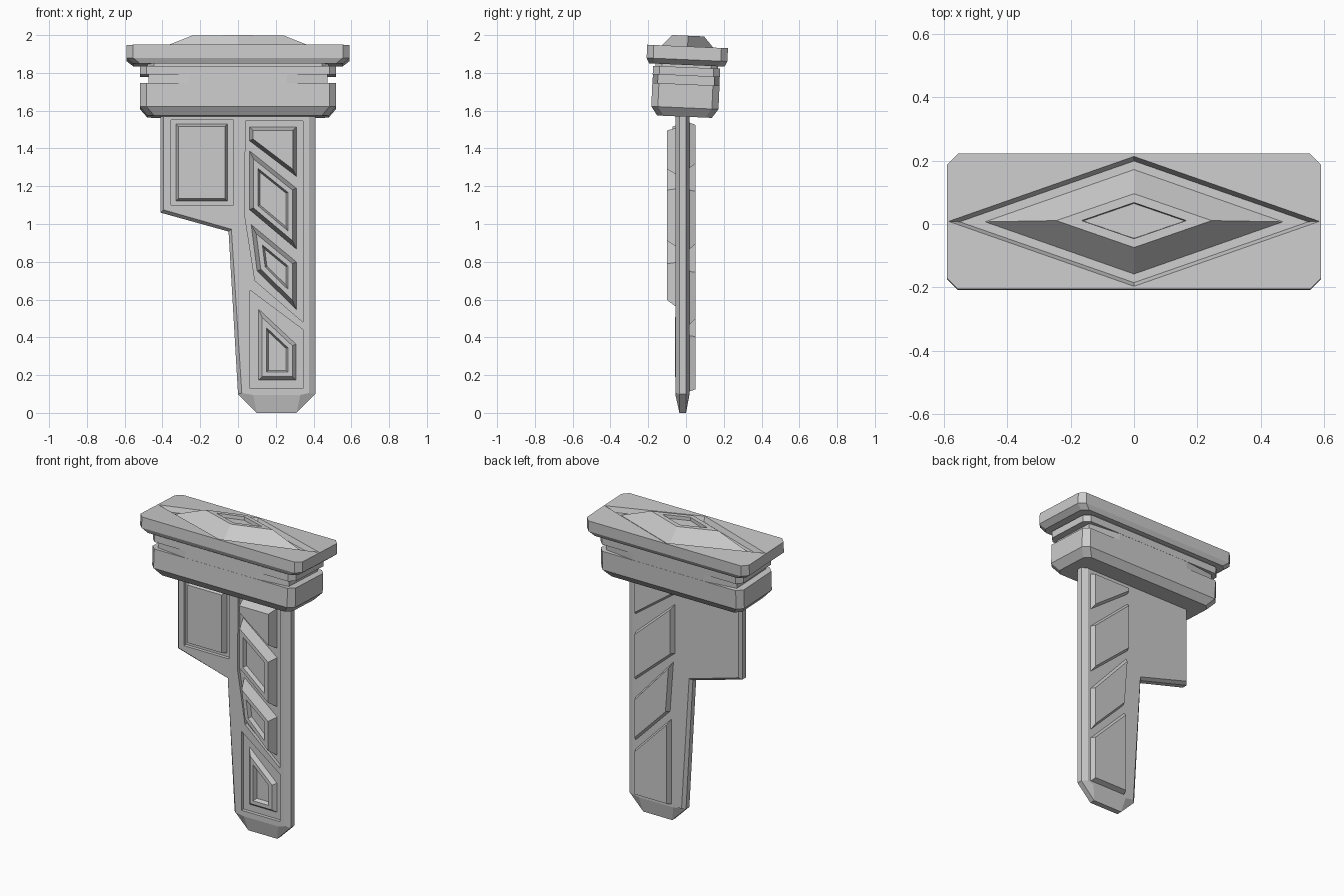
import bpy, bmesh, math
from mathutils import Matrix, Vector

if "Cube" in bpy.data.objects:
    bpy.data.objects.remove(bpy.data.objects["Cube"])


def loft(name, loops, matrix=None):
    """Closed solid through equal-length loops of 3D points."""
    bm = bmesh.new()
    rings = [[bm.verts.new(p) for p in loop] for loop in loops]
    n = len(rings[0])
    for a, b in zip(rings, rings[1:]):
        for i in range(n):
            j = (i + 1) % n
            bm.faces.new((a[i], a[j], b[j], b[i]))
    bm.faces.new(rings[0])
    bm.faces.new(rings[-1])
    bmesh.ops.recalc_face_normals(bm, faces=bm.faces)
    me = bpy.data.meshes.new(name)
    bm.to_mesh(me)
    bm.free()
    if matrix:
        me.transform(matrix)
    ob = bpy.data.objects.new(name, me)
    bpy.context.collection.objects.link(ob)
    return ob


def cut(target, cutter):
    mod = target.modifiers.new("cut", 'BOOLEAN')
    mod.operation, mod.solver, mod.object = 'DIFFERENCE', 'EXACT', cutter
    cutter.hide_render = True
    cutter.hide_set(True)


def inset(poly, d):
    """Move every edge of a convex clockwise xz outline inward by d."""
    out, n = [], len(poly)
    for i in range(n):
        p0, p, p1 = (Vector(poly[(i + k) % n]) for k in (-1, 0, 1))
        a, b = (p - p0).normalized(), (p1 - p).normalized()
        na, nb = Vector((a.y, -a.x)), Vector((b.y, -b.x))
        out.append(p + (na + nb) * (d / (1 + na.dot(nb))))
    return out


def xz(poly, y):
    return [(p[0], y, p[1]) for p in poly]


def relief(name, poly, steps):
    """Stepped relief: steps are (inset, y)."""
    return loft(name, [xz(inset(poly, d), y) for d, y in steps])


def slab(hx, hy, z, c=0.035):
    return [(-hx, -hy + c, z), (-hx + c, -hy, z), (hx - c, -hy, z), (hx, -hy + c, z),
            (hx, hy - c, z), (hx - c, hy, z), (-hx + c, hy, z), (-hx, hy - c, z)]


def diamond(hx, hy, z):
    return [(-hx, 0, z), (0, -hy, z), (hx, 0, z), (0, hy, z)]


# The head leans slightly towards the back
pivot = Matrix.Translation((0, 0, 1.75))
tilt = pivot @ Matrix.Rotation(math.radians(-2.5), 4, 'X') @ pivot.inverted()

# Head: lower block, grooved core, upper flange
loft("head_lower_block", [slab(.48, .145, 1.568), slab(.52, .178, 1.615),
                          slab(.52, .178, 1.74)], tilt)
core = [(-.475, -.15), (-.26, -.177), (.26, -.177), (.475, -.15),
        (.475, .15), (.26, .177), (-.26, .177), (-.475, .15)]
loft("head_groove_core", [[(x, y, z) for x, y in core] for z in (1.73, 1.79)], tilt)
loft("head_upper_flange", [slab(.52, .178, z) for z in (1.785, 1.83)], tilt)
loft("head_neck", [slab(.48, .165, z) for z in (1.82, 1.85)], tilt)

# Cap with a sunken diamond and a raised pyramid in it
cap = loft("cap", [slab(.555, .2, 1.842), slab(.59, .214, 1.87), slab(.59, .214, 1.94)], tilt)
cut(cap, loft("cap_recess_cutter", [diamond(.55, .192, 1.908), diamond(.585, .205, 1.94),
                                    diamond(.585, .205, 1.97)], tilt))
loft("cap_diamond", [diamond(.49, .172, 1.9), diamond(.245, .085, 1.997),
                     diamond(.165, .057, 1.997), diamond(.16, .055, 1.975)], tilt)

# Blade plate with bevelled rim and pointed tip
outer = [(-.41, 1.6), (-.41, 1.06), (-.05, .96), (0, .1),
         (.1, 0), (.31, 0), (.41, .1), (.41, 1.6)]
inner = [(-.395, 1.6), (-.395, 1.075), (-.035, .972), (.02, .105),
         (.08, .095), (.33, .095), (.375, .105), (.375, 1.6)]
blade = loft("blade", [xz(inner, -.056), xz(outer, -.035), xz(outer, 0), xz(inner, .018)])

# Shallow wells in the blade front
wells = [
    [(-.355, 1.55), (-.025, 1.55), (-.025, 1.1), (-.355, 1.1)],
    [(.04, 1.545), (.345, 1.545), (.345, .48), (.09, .70), (.035, 1.05)],
    [(.063, .65), (.345, .44), (.345, .13), (.063, .13)],
]
for i, w in enumerate(wells):
    cut(blade, loft(f"well_cutter_{i + 1}", [xz(w, -.034), xz(w, -.09)]))

# Front reliefs
relief("side_panel", [(-.33, 1.53), (-.055, 1.53), (-.055, 1.12), (-.33, 1.12)],
       [(0, -.03), (.015, -.072)])
relief("front_block_1", [(.06, 1.515), (.31, 1.515), (.31, 1.25), (.06, 1.44)],
       [(0, -.03), (.02, -.1)])
blocks = [
    ([(.06, 1.39), (.31, 1.19), (.31, .865), (.06, 1.075)], -.1),
    ([(.068, 1.0), (.31, .80), (.31, .545), (.10, .75)], -.1),
    ([(.105, .557), (.31, .365), (.31, .17), (.105, .17)], -.058),
]
for i, (poly, top) in enumerate(blocks):
    relief(f"front_block_{i + 2}", poly,
           [(0, -.03), (.022, top), (.046, top), (.056, top + .025)])

# Back reliefs
backs = [
    [(.065, 1.54), (.355, 1.54), (.355, 1.29), (.065, 1.5)],
    [(.065, 1.44), (.355, 1.18), (.355, .86), (.065, 1.11)],
    [(.075, 1.06), (.355, .75), (.355, .46), (.1, .72)],
    [(.09, .68), (.355, .41), (.355, .11), (.09, .11)],
]
for i, poly in enumerate(backs):
    relief(f"back_panel_{i + 1}", poly, [(0, .01), (.015, .05)])
